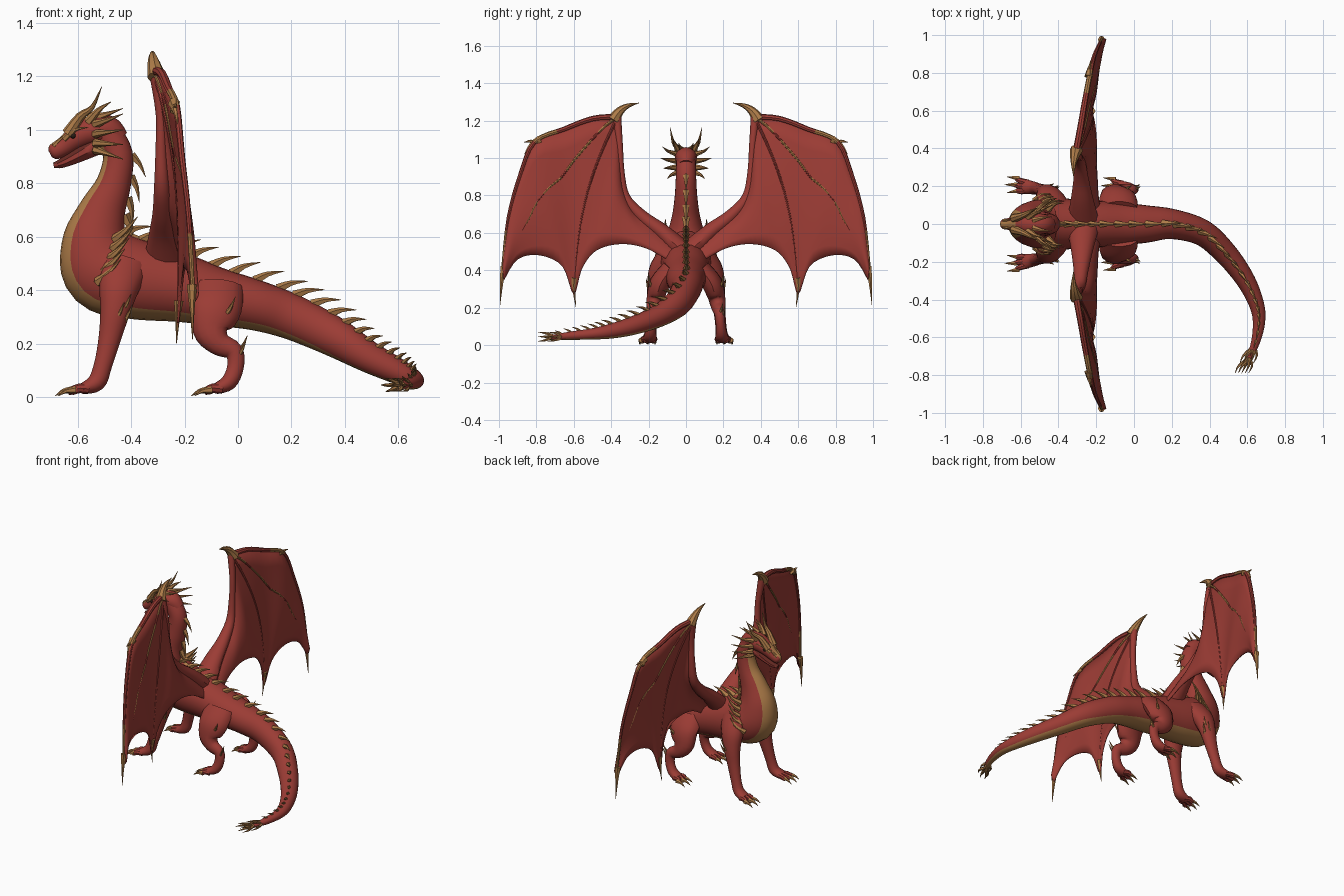
import bpy, bmesh, math
from mathutils import Vector as V

cube = bpy.data.objects.get("Cube")
if cube:
    bpy.data.objects.remove(cube)


def material(name, rgb):
    m = bpy.data.materials.new(name)
    m.use_nodes = True
    m.diffuse_color = (*rgb, 1)
    m.node_tree.nodes["Principled BSDF"].inputs["Base Color"].default_value = (*rgb, 1)
    return m


MATS = [material("scale_red", (0.33, 0.045, 0.035)),
        material("horn_tan", (0.42, 0.2, 0.065)),
        material("shadow_red", (0.13, 0.022, 0.016)),
        material("eye_dark", (0.02, 0.012, 0.008))]
RED, TAN, DARK, EYE = range(4)


def spline(pts, steps):
    """Catmull-Rom samples through tuples of any length."""
    out = []
    for i in range(len(pts) - 1):
        p0, p1, p2, p3 = (pts[min(max(i + k, 0), len(pts) - 1)] for k in (-1, 0, 1, 2))
        for s in range(steps):
            t = s / steps
            out.append(tuple(0.5 * (2 * b + (c - a) * t + (2 * a - 5 * b + 4 * c - d) * t * t
                                    + (3 * b - a - 3 * c + d) * t ** 3)
                             for a, b, c, d in zip(p0, p1, p2, p3)))
    return out + [tuple(pts[-1])]


def frames(rows, side=None):
    """Centre, tangent, side and up for each row of x, y, z, half width, half height."""
    res = []
    for i, r in enumerate(rows):
        a, b = rows[max(i - 1, 0)], rows[min(i + 1, len(rows) - 1)]
        t = (V(b[:3]) - V(a[:3])).normalized()
        s = V(side) if side else (V((0, 1, 0)) if abs(t.y) < 1e-4 else V((-t.y, t.x, 0)))
        s = (s - t * s.dot(t)).normalized()
        res.append((V(r[:3]), t, s, t.cross(s), r[3], r[4]))
    return res


def tube(bm, pts, n=10, steps=4, side=None, rule=lambda k, a: RED):
    """Elliptic tube; rule gives the colour from station and angle (0 is the back)."""
    rings = []
    for c, t, s, u, w, h in frames(spline(pts, steps), side):
        rings.append([bm.verts.new(c + s * w * math.sin(2 * math.pi * j / n)
                                   + u * h * math.cos(2 * math.pi * j / n)) for j in range(n)])
    for i in range(len(rings) - 1):
        for j in range(n):
            f = bm.faces.new((rings[i][j], rings[i][(j + 1) % n],
                              rings[i + 1][(j + 1) % n], rings[i + 1][j]))
            f.material_index = rule(i / steps, 360 * (j + 0.5) / n)
    for end, i in ((rings[0], 0), (rings[-1], len(pts) - 1)):
        bm.faces.new(end).material_index = rule(i, 0)


def horn(bm, pts, r, n=6, mat=TAN):
    """Tapering horn or claw through the given points."""
    last = len(pts) - 1
    rows = [(*p, r * (1 - i / last) + 0.001, r * (1 - i / last) + 0.001) for i, p in enumerate(pts)]
    d = V(pts[-1]) - V(pts[0])
    tube(bm, rows, n, 3 if last > 1 else 1, (0, 1, 0) if abs(d.y) < 0.8 * d.length else (1, 0, 0),
         lambda k, a: mat)


def finish(bm, name, mirror=False, angle=40, thick=0):
    bmesh.ops.recalc_face_normals(bm, faces=bm.faces)
    me = bpy.data.meshes.new(name)
    bm.to_mesh(me)
    bm.free()
    for m in MATS:
        me.materials.append(m)
    ob = bpy.data.objects.new(name, me)
    bpy.context.collection.objects.link(ob)
    bpy.ops.object.select_all(action='DESELECT')
    bpy.context.view_layer.objects.active = ob
    ob.select_set(True)
    bpy.ops.object.shade_smooth_by_angle(angle=math.radians(angle))
    if thick:
        sol = ob.modifiers.new("thickness", 'SOLIDIFY')
        sol.thickness, sol.offset = thick, 0
    if mirror:
        mod = ob.modifiers.new("mirror", 'MIRROR')
        mod.use_axis = (False, True, False)
        mod.use_mirror_merge = False
    return ob


# Neck, torso and tail in one tube, with a tan belly
SPINE = [(-.50, 0, 1.0, .052, .055), (-.45, 0, .91, .054, .056), (-.465, 0, .80, .06, .065),
         (-.51, 0, .69, .075, .09), (-.535, 0, .58, .105, .125), (-.50, 0, .48, .13, .16),
         (-.38, 0, .44, .135, .15), (-.22, 0, .41, .125, .13), (-.08, 0, .375, .115, .11),
         (.06, 0, .345, .10, .095), (.2, 0, .30, .08, .085), (.36, -.045, .225, .07, .075),
         (.48, -.15, .155, .062, .06), (.58, -.28, .105, .052, .05), (.64, -.4, .075, .042, .04),
         (.662, -.5, .06, .034, .03), (.645, -.62, .05, .024, .022), (.60, -.73, .04, .012, .012)]
bm = bmesh.new()
tube(bm, SPINE, 24, 5, rule=lambda k, a: TAN if abs(a - 180) < 46 else RED)
finish(bm, "body")

# Row of spikes down the back
bm = bmesh.new()
line = frames(spline(SPINE, 5))
gap, prev = 0, line[3][0]
for c, t, s, u, w, h in line[4:]:
    gap += (c - prev).length
    prev = c
    size = 0.022 + 0.5 * h if c.z > 0.64 else 0.014 + 0.55 * min(h, .085)
    if gap > max(size, 0.03):
        gap = 0
        base = c + u * (h - 0.008)
        horn(bm, [base - t * size * .3, base + u * size * .6 + t * size * .35,
                  base + u * size * 1.05 + t * size * 1.3], size * 0.32, 5)
finish(bm, "back_spikes", angle=25)

# Tuft of spikes at the tail tip
bm = bmesh.new()
for k in range(7):
    a = k * 2 * math.pi / 6
    r = 0.035 if k < 6 else 0
    for x, y, reach in ((.635, -.65, .09), (.61, -.71, .08)):
        horn(bm, [(x, y, .045), (x - .02 + r * math.cos(a), y - reach * .5, .045 + .6 * r * math.sin(a)),
                  (x - .04 + r * math.cos(a), y - reach, .045 + .8 * r * math.sin(a))], .011, 5)
finish(bm, "tail_tuft", angle=25)

# Head and lower jaw
bm = bmesh.new()
tube(bm, [(-.703, 0, .91, .012, .014), (-.69, 0, .917, .027, .03), (-.65, 0, .938, .034, .036),
          (-.605, 0, .97, .048, .046), (-.55, 0, .995, .06, .055), (-.49, 0, 1.0, .055, .055),
          (-.45, 0, .96, .04, .045)], 14, 4,
     rule=lambda k, a: TAN if min(a, 360 - a) < 28 and k < 3 else RED)
tube(bm, [(-.69, 0, .867, .012, .01), (-.66, 0, .875, .026, .018), (-.6, 0, .905, .038, .028),
          (-.53, 0, .945, .045, .04)], 10, 3,
     rule=lambda k, a: DARK if min(a, 360 - a) < 60 else RED)
finish(bm, "head")

# Eyes
bm = bmesh.new()
bmesh.ops.create_icosphere(bm, subdivisions=2, radius=0.011)
bmesh.ops.translate(bm, vec=(-.617, .042, .978), verts=bm.verts)
for f in bm.faces:
    f.material_index = EYE
finish(bm, "eyes", mirror=True)

# Horns, brow ridges, cheek spikes and crest
bm = bmesh.new()
horn(bm, [(-.635, .03, .985), (-.59, .045, 1.05), (-.545, .068, 1.085), (-.51, .085, 1.162)], .024, 8)
horn(bm, [(-.56, .035, 1.03), (-.52, .06, 1.075), (-.475, .07, 1.105)], .018)
horn(bm, [(-.65, .03, .965), (-.61, .048, 1.0), (-.56, .06, 1.01)], .012)
horn(bm, [(-.69, .016, .94), (-.665, .022, .965), (-.64, .025, .985)], .01)
for y, z, dy, dz in ((.045, 1.02, .08, .04), (.05, .985, .085, .015), (.05, .95, .07, -.005),
                     (.04, .925, .06, -.035), (.02, 1.045, .02, .035)):
    horn(bm, [(-.535, y, z), (-.49, y + dy * .6, z + dz * .4), (-.43, y + dy, z + dz)], .016)
finish(bm, "head_horns", mirror=True, angle=25)

# Shoulder spikes
bm = bmesh.new()
for i in range(5):
    x, z, y = -.435 - .016 * i, .61 - .04 * i, .085 + .012 * i
    horn(bm, [(x - .025, y - .012, z - .02), (x + .015, y + .022, z + .015), (x + .06, y + .025, z + .065)], .019)
finish(bm, "shoulder_spikes", mirror=True, angle=25)

# Legs with toes, claws and joint spurs
FORE = [(-.42, .085, .50, .05, .09), (-.445, .14, .41, .055, .075), (-.46, .165, .32, .045, .056),
        (-.48, .175, .22, .035, .042), (-.505, .185, .12, .03, .034), (-.53, .19, .055, .034, .034),
        (-.585, .2, .03, .04, .02)]
HIND = [(-.08, .08, .41, .05, .10), (-.085, .14, .33, .055, .098), (-.10, .165, .25, .046, .07),
        (-.07, .175, .2, .038, .046), (-.015, .18, .17, .029, .035), (-.01, .185, .11, .026, .031),
        (-.035, .19, .055, .032, .03), (-.085, .195, .03, .038, .02)]
for name, rows, reach, spurs in (
        ("front_leg", FORE, .05, [(-.43, .185, .34), (-.425, .18, .30), (-.455, .195, .31)]),
        ("hind_leg", HIND, .04, [(.005, .18, .185), (0, .19, .165), (-.04, .185, .33)])):
    bm = bmesh.new()
    tube(bm, rows, 14, 4, (0, 1, 0))
    x, y = rows[-1][:2]
    for k in (-1, 0, 1):
        tx, ty = x - reach + .012 * abs(k), y + .008 + k * .032
        tube(bm, [(x + .025, y + k * .018, .03, .017, .018), (x - .01, y + k * .026, .032, .017, .018),
                  (tx, ty, .02, .012, .014)], 8, 3, (0, 1, 0))
        horn(bm, [(tx + .015, ty, .026), (tx - .02, ty + k * .006, .022), (tx - .05, ty + k * .01, .004)], .014)
    for sx, sy, sz in spurs:
        horn(bm, [(sx - .015, sy - .015, sz - .03), (sx + .01, sy + .008, sz), (sx + .03, sy + .018, sz + .045)], .013)
    finish(bm, name + "s", mirror=True)

# Wing membrane, ruled between the leading and the scalloped trailing edge
UPPER = [(-.29, .04, .55), (-.285, .2, .67), (-.285, .30, .75), (-.285, .345, .88), (-.29, .355, 1.05),
         (-.31, .365, 1.22), (-.285, .5, 1.21), (-.26, .65, 1.155), (-.23, .81, 1.085),
         (-.21, .89, .90), (-.185, .95, .68), (-.17, .98, .42)]
LOWER = [(-.17, .04, .42), (-.19, .14, .48), (-.195, .22, .52), (-.2, .32, .54), (-.2, .42, .53),
         (-.205, .50, .49), (-.215, .56, .40), (-.225, .6, .27), (-.21, .66, .42), (-.2, .78, .48),
         (-.185, .9, .46), (-.17, .975, .35)]
STEPS, ROWS = 4, 8
top, low = spline(UPPER, STEPS), spline(LOWER, STEPS)


def wing(u, v):
    i = min(round(u * STEPS), len(top) - 1)
    return V(top[i]).lerp(V(low[i]), v) + V((.02 * math.sin(math.pi * v), 0, 0))


bm = bmesh.new()
grid = [[bm.verts.new(wing(i / STEPS, j / ROWS)) for j in range(ROWS + 1)] for i in range(len(top))]
for a, b in zip(grid, grid[1:]):
    for j in range(ROWS):
        bm.faces.new((a[j], b[j], b[j + 1], a[j + 1]))
finish(bm, "wing_membranes", mirror=True, thick=.008)

# Wing arm and leading finger
bm = bmesh.new()
tube(bm, [(-.27, .02, .5, .085, .06), (-.275, .13, .605, .06, .045), (-.28, .24, .69, .04, .035),
          (-.285, .325, .79, .029, .027), (-.288, .348, .92, .021, .02), (-.29, .355, 1.06, .018, .018),
          (-.31, .37, 1.22, .024, .024)], 12, 4, (1, 0, 0))
tube(bm, [(*p, .019 - .0018 * i, .017 - .0016 * i) for i, p in enumerate(UPPER[5:])], 8, 4, (1, 0, 0),
     rule=lambda k, a: TAN if k % 3 > 2 else RED)
finish(bm, "wing_arms", mirror=True)

# Inner fingers, banded in tan
bm = bmesh.new()
for u1, v1 in ((9.5, .58), (7, 1)):
    rows = [(*wing(5 + (u1 - 5) * k / 8, v1 * k / 8), .014 - .0012 * k, .009 - .0006 * k) for k in range(9)]
    tube(bm, rows, 8, 2, (1, 0, 0), rule=lambda k, a: TAN if u1 > 8 and k % 2 < 1.4 else RED)
finish(bm, "wing_fingers", mirror=True)

# Wing claws at wrist, knuckle and finger tips
bm = bmesh.new()
horn(bm, [(-.305, .39, 1.2), (-.315, .355, 1.25), (-.32, .31, 1.28), (-.32, .25, 1.295)], .034, 8)
horn(bm, [(-.24, .78, 1.1), (-.235, .825, 1.075), (-.225, .865, 1.02)], .022)
horn(bm, [(-.24, .8, 1.07), (-.235, .83, 1.09), (-.23, .865, 1.085)], .015)
horn(bm, [(-.172, .975, .42), (-.172, .985, .34), (-.17, .994, .215)], .019)
horn(bm, [(-.222, .598, .36), (-.226, .6, .3), (-.23, .588, .2)], .017)
finish(bm, "wing_claws", mirror=True, angle=30)
